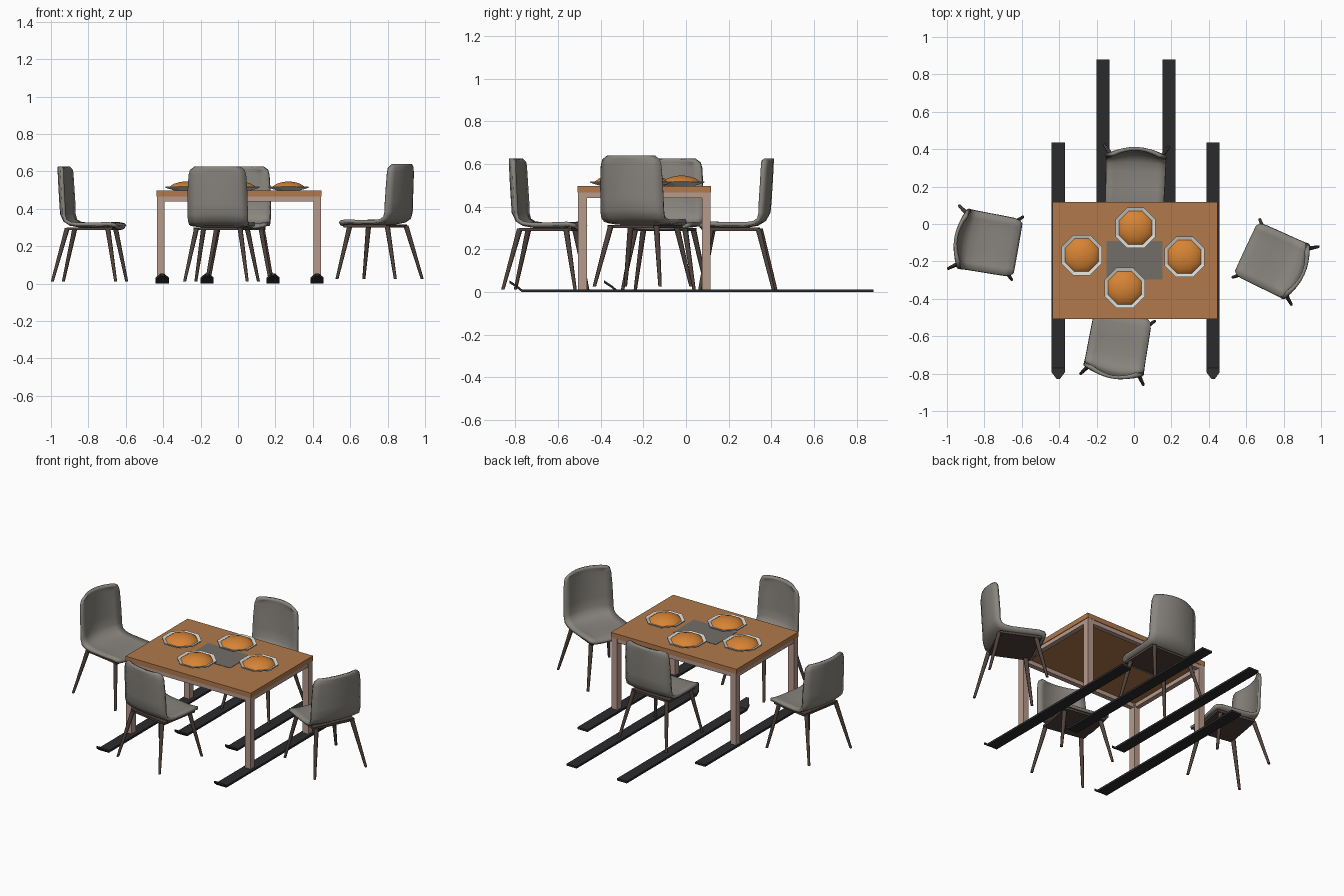
import bpy, bmesh, math
from mathutils import Vector, Matrix

if "Cube" in bpy.data.objects:
    bpy.data.objects.remove(bpy.data.objects["Cube"])


def mat(name, r, g, b):
    m = bpy.data.materials.new(name)
    m.diffuse_color = (r, g, b, 1)
    m.use_nodes = True
    m.node_tree.nodes["Principled BSDF"].inputs["Base Color"].default_value = m.diffuse_color
    return m


WOOD = mat("warm wood", 0.44, 0.19, 0.072)
PALE = mat("pale wood", 0.47, 0.32, 0.26)
MATGREY = mat("mat grey", 0.17, 0.155, 0.14)
FABRIC = mat("grey fabric", 0.25, 0.235, 0.21)
DARK = mat("dark wood", 0.08, 0.055, 0.045)
BLACK = mat("runner black", 0.024, 0.024, 0.027)
PLATE = mat("plate white", 0.68, 0.68, 0.65)
FOOD = mat("food orange", 0.68, 0.23, 0.035)


def finish(bm, name, material, smooth=None, matrix=None):
    bmesh.ops.recalc_face_normals(bm, faces=bm.faces)
    me = bpy.data.meshes.new(name)
    bm.to_mesh(me)
    bm.free()
    me.materials.append(material)
    ob = bpy.data.objects.new(name, me)
    bpy.context.collection.objects.link(ob)
    if matrix:
        ob.matrix_world = matrix
    if smooth:
        bpy.ops.object.select_all(action='DESELECT')
        ob.select_set(True)
        bpy.context.view_layer.objects.active = ob
        bpy.ops.object.shade_smooth_by_angle(angle=math.radians(smooth))
    return ob


def box(name, x0, x1, y0, y1, z0, z1, material, matrix=None):
    bm = bmesh.new()
    bmesh.ops.create_cube(bm, size=1)
    for v in bm.verts:
        v.co = Vector((x0 + (v.co.x + .5) * (x1 - x0),
                       y0 + (v.co.y + .5) * (y1 - y0),
                       z0 + (v.co.z + .5) * (z1 - z0)))
    return finish(bm, name, material, None, matrix)


def loft(name, rings, material, smooth=None, matrix=None):
    """Skin a list of equal-length rings and cap both ends."""
    bm = bmesh.new()
    rows = [[bm.verts.new(p) for p in r] for r in rings]
    n = len(rows[0])
    for a, b in zip(rows, rows[1:]):
        for i in range(n):
            bm.faces.new((a[i], a[(i + 1) % n], b[(i + 1) % n], b[i]))
    bm.faces.new(rows[0][::-1])
    bm.faces.new(rows[-1])
    return finish(bm, name, material, smooth, matrix)


def ring(r, z, n=8, cx=0, cy=0):
    return [(cx + r * math.cos((i + .5) * math.tau / n),
             cy + r * math.sin((i + .5) * math.tau / n), z) for i in range(n)]


# Table: top, inlaid mat, apron rails and square legs
X0, X1, Y0, Y1 = -0.436, 0.446, -0.508, 0.117
box("table_top", X0, X1, Y0, Y1, 0.466, 0.497, WOOD)
box("table_mat", -0.147, 0.152, -0.297, -0.09, 0.496, 0.499, MATGREY)
A = 0.004
for y in (Y0 + A, Y1 - A - 0.03):
    box("apron_long", X0 + A, X1 - A, y, y + 0.03, 0.44, 0.467, PALE)
for x in (X0 + A, X1 - A - 0.03):
    box("apron_short", x, x + 0.03, Y0 + A, Y1 - A, 0.4405, 0.467, PALE)
for x in (X0 + 0.003, X1 - 0.043):
    for y in (Y0 + 0.001, Y1 - 0.043):
        box("table_leg", x, x + 0.04, y, y + 0.042, 0.012, 0.466, PALE)

# Runners on the floor with turned-up pointed tips
for x, y in ((-0.405, -0.828), (0.423, -0.828), (-0.165, -0.384), (0.188, -0.384)):
    rings = []
    for dy, w, z in ((0, .009, .042), (.034, .035, .02), (.058, .035, 0), (1.264, .035, 0)):
        rings.append([(x - w, y + dy, z), (x + w, y + dy, z),
                      (x + w, y + dy, z + .013), (x - w, y + dy, z + .013)])
    loft("runner", rings, BLACK)

# Octagonal plates with domed food
for x, y in ((0.008, -0.021), (-0.28, -0.166), (0.27, -0.176), (-0.05, -0.342)):
    loft("plate", [ring(.065, .498, 8, x, y), ring(.117, .513, 8, x, y),
                   ring(.117, .519, 8, x, y), ring(.095, .512, 8, x, y)], PLATE)
    dome = [(.098, .511), (.09, .52), (.07, .533), (.04, .542), (.012, .546)]
    loft("food", [ring(r, z, 8, x, y) for r, z in dome], FOOD, 50)

# Shell profile: y, z, half width, amount of backrest curve
SHELL = [(-.172, .284, .135, 0), (-.162, .293, .15, 0), (-.13, .299, .156, 0),
         (-.05, .296, .158, 0), (.04, .297, .159, .1), (.09, .306, .16, .3),
         (.125, .326, .161, .6), (.145, .362, .161, .9), (.15, .42, .16, 1),
         (.155, .50, .158, 1), (.159, .575, .153, 1), (.16, .60, .145, 1),
         (.16, .614, .122, 1)]


def chair(x, y, z, degrees):
    m = Matrix.Translation((x, y, z)) @ Matrix.Rotation(math.radians(degrees), 4, 'Z')
    # One-piece upholstered shell
    bm = bmesh.new()
    rows = []
    for py, pz, w, c in SHELL:
        row = []
        for i in range(9):
            u = i / 4 - 1
            row.append(bm.verts.new((u * w, py - .038 * c * u * u,
                                     pz + .01 * (1 - c) * u ** 4 - .006 * c * u * u)))
        rows.append(row)
    for a, b in zip(rows, rows[1:]):
        for i in range(8):
            bm.faces.new((a[i], a[i + 1], b[i + 1], b[i]))
    ob = finish(bm, "chair_shell", FABRIC, 50, m)
    s = ob.modifiers.new("thickness", 'SOLIDIFY')
    s.thickness = 0.018
    s.offset = 0
    # Dark base under the seat
    box("seat_base", -.135, .135, -.15, .10, .274, .289, DARK, m)
    # Splayed tapered legs
    for sx in (-1, 1):
        for fy, ty in ((-.172, -.12), (.172, .10)):
            loft("chair_leg", [ring(.008, 0, 8, sx * .17, fy),
                               ring(.014, .285, 8, sx * .118, ty)], DARK, 50, m)


for c in ((0.008, 0.243, 0.013, -2), (-0.088, -0.66, 0.012, 170),
          (-0.794, -0.10, 0.012, 80), (0.757, -0.203, 0.026, -115)):
    chair(*c)
